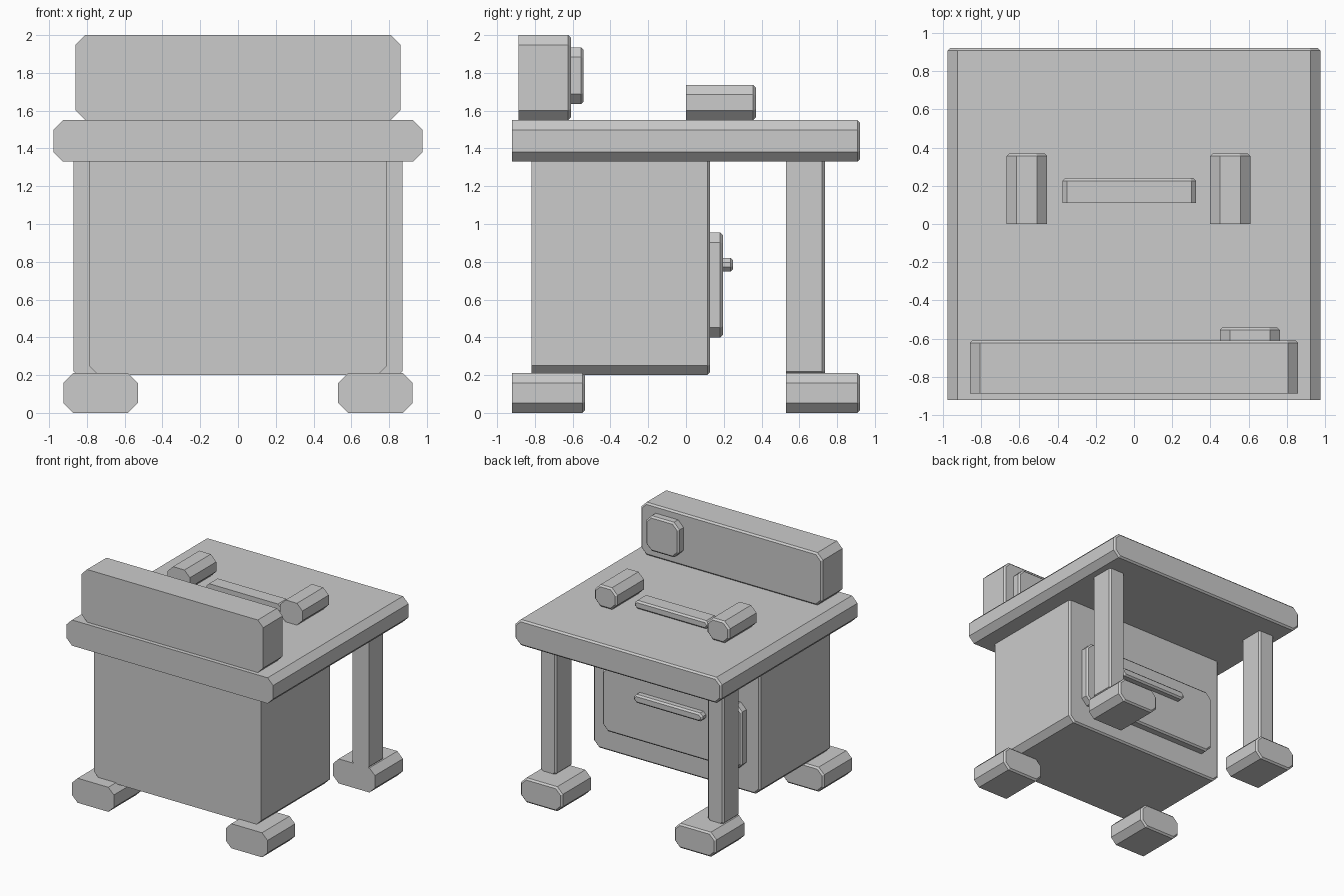
import bpy
import bmesh

if "Cube" in bpy.data.objects:
    bpy.data.objects.remove(bpy.data.objects["Cube"])


def octagon(x0, x1, z0, z1, c, inset=0.0):
    """Rectangle outline in XZ with chamfered corners, optionally shrunk inward."""
    x0, x1, z0, z1 = x0 + inset, x1 - inset, z0 + inset, z1 - inset
    c -= 0.586 * inset
    return [(x0 + c, z0), (x1 - c, z0), (x1, z0 + c), (x1, z1 - c),
            (x1 - c, z1), (x0 + c, z1), (x0, z1 - c), (x0, z0 + c)]


def block(name, x, y, z, c=0.052, edge=0.014):
    """Chamfered bar running along y, with a small bevel round its back end."""
    bm = bmesh.new()
    rings = []
    for yy, inset in ((y[0], 0), (y[1] - edge, 0), (y[1], edge)):
        rings.append([bm.verts.new((px, yy, pz))
                      for px, pz in octagon(*x, *z, c, inset)])
    for a, b in zip(rings, rings[1:]):
        for i in range(8):
            j = (i + 1) % 8
            bm.faces.new((a[i], a[j], b[j], b[i]))
    bm.faces.new(rings[0])
    bm.faces.new(rings[-1][::-1])
    bmesh.ops.recalc_face_normals(bm, faces=bm.faces)
    mesh = bpy.data.meshes.new(name)
    bm.to_mesh(mesh)
    bm.free()
    obj = bpy.data.objects.new(name, mesh)
    bpy.context.collection.objects.link(obj)
    return obj


def mirrored(obj):
    obj.modifiers.new("Mirror", "MIRROR").use_axis[0] = True


# Table top and raised board along the front edge
block("table_top", (-0.978, 0.978), (-0.922, 0.922), (1.33, 1.55))
block("raised_board", (-0.86, 0.86), (-0.887, -0.61), (1.55, 2.0))
block("board_plate", (0.45, 0.765), (-0.61, -0.542), (1.635, 1.935))

# Pieces lying on the top
block("left_top_block", (-0.668, -0.455), (0.0, 0.37), (1.55, 1.737))
block("right_top_block", (0.398, 0.61), (0.0, 0.37), (1.55, 1.737))
block("top_bar", (-0.375, 0.325), (0.11, 0.24), (1.55, 1.62), 0.024)

# Cabinet with its door and handle
block("cabinet", (-0.79, 0.79), (-0.818, 0.127), (0.2, 1.38), 0.05)
block("door_panel", (-0.66, 0.66), (0.127, 0.195), (0.4, 0.955))
block("door_handle", (-0.325, 0.325), (0.195, 0.25), (0.748, 0.82), 0.024)

# Rear legs and the four feet
mirrored(block("rear_leg", (0.715, 0.87), (0.53, 0.735), (0.17, 1.38), 0.05))
mirrored(block("front_foot", (0.53, 0.925), (-0.922, -0.535), (0.0, 0.21)))
mirrored(block("rear_foot", (0.53, 0.925), (0.53, 0.922), (0.0, 0.21)))
